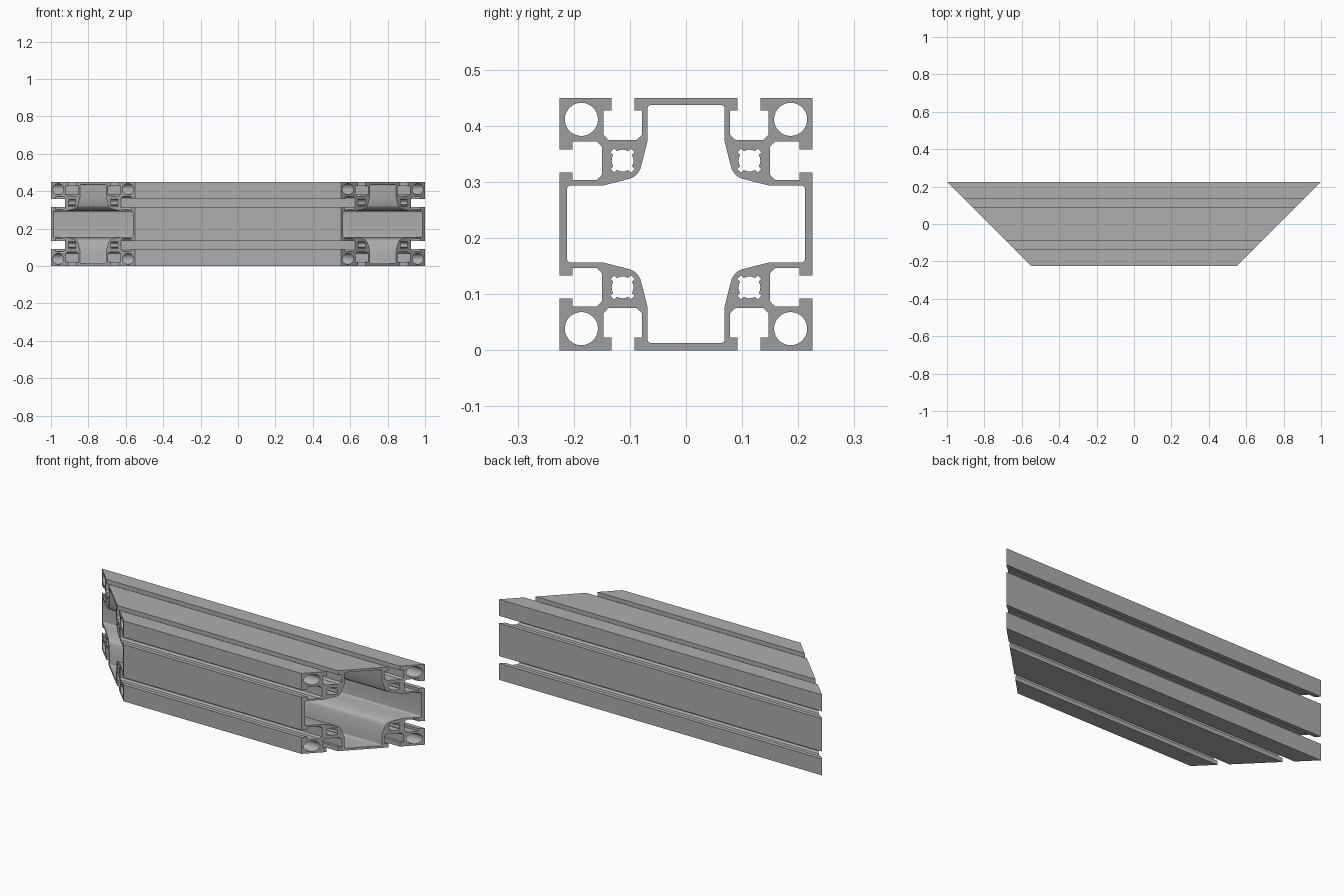
import bpy, bmesh
from math import cos, sin, pi, radians
from mathutils import Vector

cube = bpy.data.objects.get("Cube")
if cube:
    bpy.data.objects.remove(cube, do_unlink=True)

HALF = 0.225      # half the section size
MID = 0.775       # half length along the centre line


def four_way(quarter):
    """Repeat a quarter outline clockwise round the centre."""
    pts, loop = list(quarter), []
    for _ in range(4):
        loop += pts
        pts = [(v, -u) for u, v in pts]
    return loop


def mirrored(eighth):
    """Complete a quarter outline across its diagonal."""
    return eighth + [(v, u) for u, v in reversed(eighth)]


def polar(centre, r, deg):
    a = radians(deg)
    return (centre[0] + r * cos(a), centre[1] + r * sin(a))


# Outer outline: centre flange, T-slot, corner block
slot = [(0.092, HALF), (0.092, 0.202), (0.078, 0.202), (0.078, 0.159),
        (0.088, 0.15), (0.138, 0.15), (0.147, 0.159), (0.147, 0.202),
        (0.133, 0.202), (0.133, HALF)]
outer = four_way(slot + [(HALF, HALF)] + [(v, u) for u, v in reversed(slot)])

# Cross-shaped cavity with rounded corners and curved waists
fillet = [polar((0.061, 0.2045), 0.008, 90 - 15 * i) for i in range(7)]
a, c, b = Vector((0.08, 0.103)), Vector((0.0847, 0.0847)), Vector((0.103, 0.08))
waist = []
for i in range(13):
    t = i / 12
    waist.append(tuple(a * (1 - t) ** 2 + c * 2 * t * (1 - t) + b * t * t))
side = fillet + [(0.069, 0.146)]
cavity = four_way(side + waist + [(v, u) for u, v in reversed(side)])

loops = [outer, cavity]

# Corner bores and notched screw channels
for su in (1, -1):
    for sv in (1, -1):
        bore = (su * 0.1865, sv * 0.1865)
        loops.append([polar(bore, 0.0295, 360 * i / 40) for i in range(40)])
        hub = (su * 0.113, sv * 0.113)
        channel = []
        for q in range(0, 360, 90):
            channel += [polar(hub, 0.0195, q + d) for d in (-31, -15, 0, 15, 31)]
            channel += [polar(hub, 0.026, q + d) for d in (35, 55)]
        loops.append(channel)

# Extrude along x with mitred ends: length grows towards the back
bm = bmesh.new()
ends = {}
for s in (1, -1):
    rings, edges = [], []
    for loop in loops:
        ring = [bm.verts.new((s * (MID + u), u, v + HALF)) for u, v in loop]
        edges += [bm.edges.new((ring[i - 1], ring[i])) for i in range(len(ring))]
        rings.append(ring)
    bmesh.ops.triangle_fill(bm, edges=edges, use_beauty=True, use_dissolve=False)
    ends[s] = rings
for right, left in zip(ends[1], ends[-1]):
    for i in range(len(right)):
        bm.faces.new((right[i - 1], right[i], left[i], left[i - 1]))
bmesh.ops.recalc_face_normals(bm, faces=bm.faces)

mesh = bpy.data.meshes.new("mitred_profile_beam")
bm.to_mesh(mesh)
bm.free()
beam = bpy.data.objects.new("mitred_profile_beam", mesh)
bpy.context.scene.collection.objects.link(beam)

# Plain aluminium grey
grey = bpy.data.materials.new("aluminium_grey")
grey.use_nodes = True
colour = (0.42, 0.42, 0.42, 1)
grey.diffuse_color = colour
grey.node_tree.nodes["Principled BSDF"].inputs["Base Color"].default_value = colour
mesh.materials.append(grey)

bpy.ops.object.select_all(action='DESELECT')
beam.select_set(True)
bpy.context.view_layer.objects.active = beam
bpy.ops.object.shade_smooth_by_angle(angle=radians(25))
